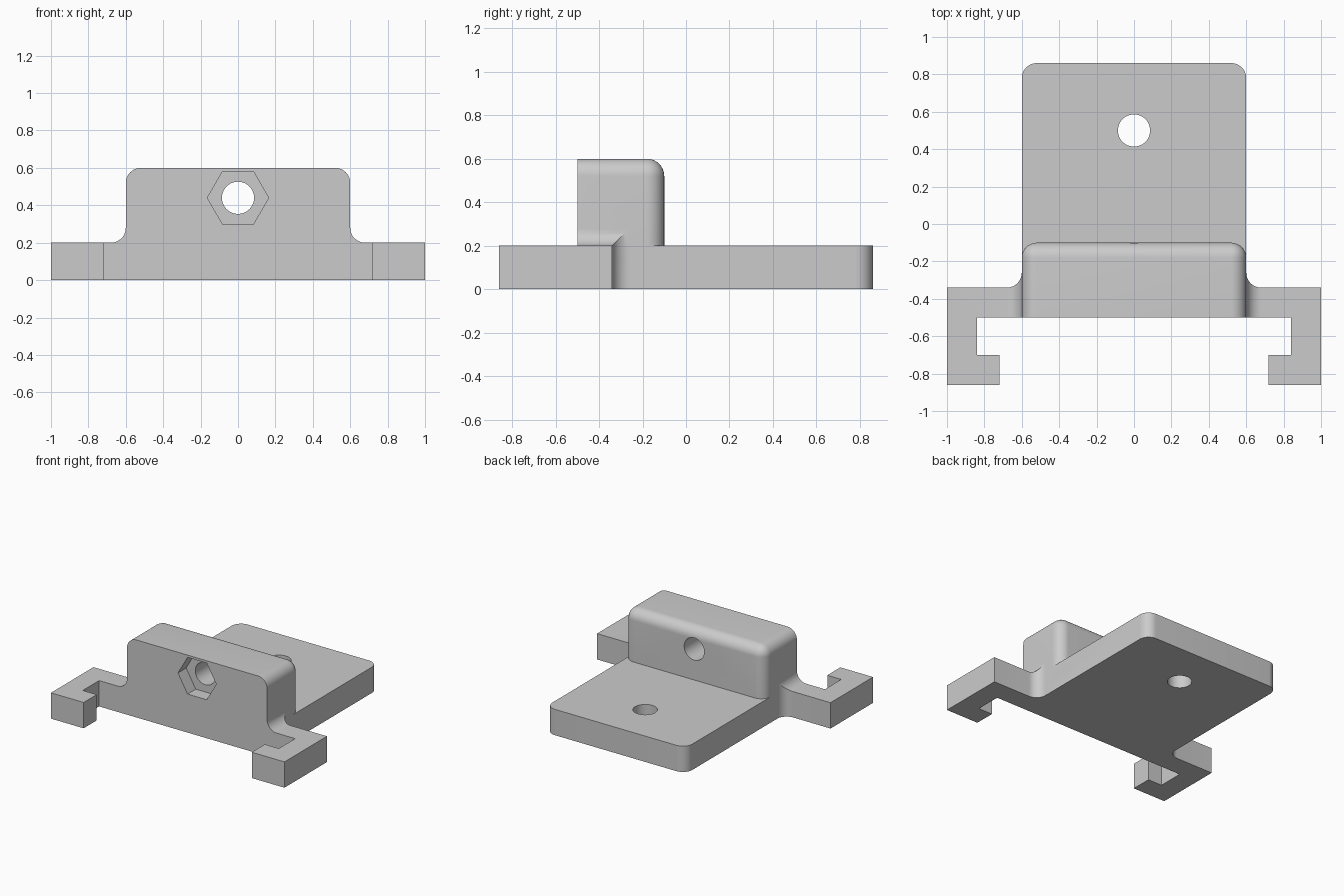
import bpy, bmesh, math
from mathutils import Matrix, Vector

R = 0.08  # shared corner and fillet radius

cube = bpy.data.objects.get("Cube")
if cube:
    bpy.data.objects.remove(cube, do_unlink=True)

grey = bpy.data.materials.new("plain grey")
grey.use_nodes = True
colour = (0.6, 0.6, 0.6, 1)
grey.diffuse_color = colour
grey.node_tree.nodes["Principled BSDF"].inputs["Base Color"].default_value = colour


def finish(name, bm):
    bmesh.ops.recalc_face_normals(bm, faces=bm.faces)
    mesh = bpy.data.meshes.new(name)
    bm.to_mesh(mesh)
    bm.free()
    mesh.materials.append(grey)
    ob = bpy.data.objects.new(name, mesh)
    bpy.context.collection.objects.link(ob)
    return ob


def prism(name, points, low, high, along_y=False):
    """Extrude an outline along z, or an x-z outline along y."""
    bm = bmesh.new()
    place = (lambda a, b, t: (a, t, b)) if along_y else (lambda a, b, t: (a, b, t))
    face = bm.faces.new([bm.verts.new(place(a, b, low)) for a, b in points])
    top = bmesh.ops.extrude_face_region(bm, geom=[face])["geom"]
    shift = Vector(place(0, 0, high - low))
    bmesh.ops.translate(bm, vec=shift, verts=[v for v in top if isinstance(v, bmesh.types.BMVert)])
    return finish(name, bm)


def arc(cx, cy, start, end, steps=12):
    angles = [math.radians(start + (end - start) * i / steps) for i in range(steps + 1)]
    return [(cx + R * math.cos(a), cy + R * math.sin(a)) for a in angles]


def ring(x, y, radius, sides):
    return [(x + radius * math.cos(math.tau * i / sides),
             y + radius * math.sin(math.tau * i / sides)) for i in range(sides)]


def mirrored(points):
    return [(-x, y) for x, y in reversed(points)]


def combine(target, tool, operation):
    """Apply a boolean and discard the tool."""
    tool.hide_render = True
    mod = target.modifiers.new(operation, "BOOLEAN")
    mod.operation, mod.solver, mod.object = operation, "EXACT", tool
    bpy.context.view_layer.objects.active = target
    bpy.ops.object.modifier_apply(modifier=mod.name)
    bpy.data.objects.remove(tool, do_unlink=True)


# Base plate with two hooked arms at the front
half = [(0.84, -0.5), (0.84, -0.7), (0.72, -0.7), (0.72, -0.86), (1, -0.86), (1, -0.34)]
half += arc(0.6 + R, -0.34 + R, 270, 180)
half += arc(0.6 - R, 0.86 - R, 0, 90)
bracket = prism("mounting_bracket", half + mirrored(half), 0, 0.2)

# Upright block, rounded on the top sides and the back
bm = bmesh.new()
bmesh.ops.create_cube(bm, size=1, matrix=Matrix.Translation((0, -0.3, 0.35))
                      @ Matrix.Diagonal((1.2, 0.4, 0.5, 1)))
rounded = []
for e in bm.edges:
    mid = (e.verts[0].co + e.verts[1].co) / 2
    back, top, side = mid.y > -0.11, mid.z > 0.59, abs(mid.x) > 0.59
    if back + top + side == 2 and not (mid.z < 0.11):
        rounded.append(e)
bmesh.ops.bevel(bm, geom=rounded, offset=R, offset_type="OFFSET", segments=10,
                profile=0.5, affect="EDGES")
combine(bracket, finish("upright_block", bm), "UNION")

# Mitred fillets between the block and the arms
section = [(0.5, 0.1), (0.6 + R, 0.1)] + arc(0.6 + R, 0.2 + R, 270, 180) + [(0.5, 0.2 + R)]
plan = [(0.5, -0.5), (0.6 + R, -0.5)] + arc(0.6 + R, -0.34 + R, 270, 180) + [(0.5, -0.34 + R)]
for flip in (list, mirrored):
    fillet = prism("fillet", flip(section), -0.5, -0.2, along_y=True)
    combine(fillet, prism("fillet_plan", flip(plan), 0, 0.4), "INTERSECT")
    combine(bracket, fillet, "UNION")

# Bolt holes and the hexagonal nut pocket
combine(bracket, prism("plate_hole", ring(0, 0.5, 0.086, 48), -0.1, 0.3), "DIFFERENCE")
combine(bracket, prism("nut_pocket", ring(0, 0.44, 0.164, 6), -0.6, -0.4, True), "DIFFERENCE")
combine(bracket, prism("block_hole", ring(0, 0.44, 0.086, 48), -0.7, 0, True), "DIFFERENCE")

# Smooth shading on the curved faces only
bpy.ops.object.select_all(action="DESELECT")
bracket.select_set(True)
bpy.context.view_layer.objects.active = bracket
bpy.ops.object.shade_smooth_by_angle(angle=math.radians(25))
